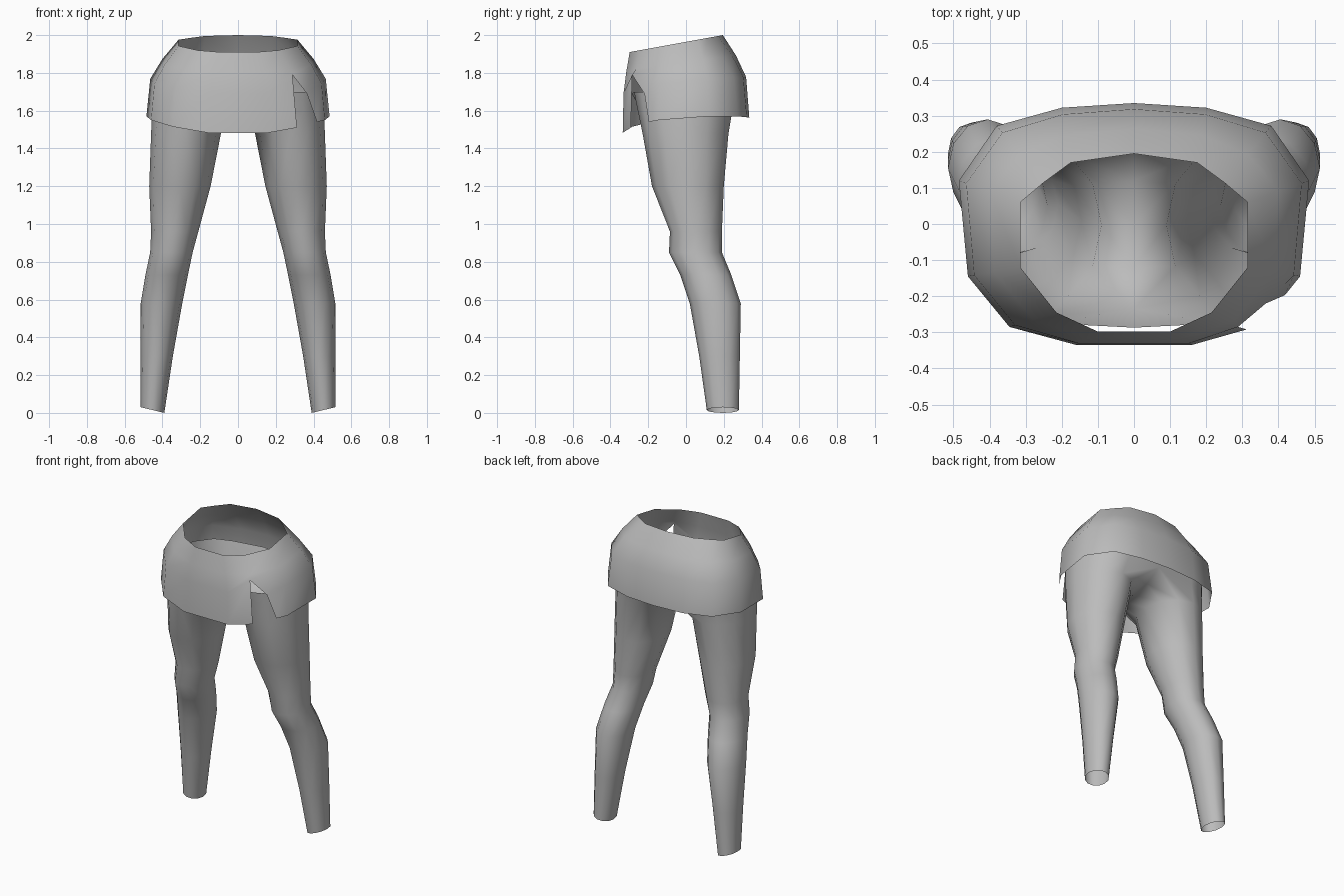
import bpy, bmesh, math

if "Cube" in bpy.data.objects:
    bpy.data.objects.remove(bpy.data.objects["Cube"])

grey = bpy.data.materials.new("plain_grey")
grey.diffuse_color = (0.5, 0.5, 0.5, 1)
grey.use_nodes = True
grey.node_tree.nodes["Principled BSDF"].inputs["Base Color"].default_value = grey.diffuse_color


def finish(bm, name):
    """Turn a bmesh into a smooth-shaded, grey object."""
    mesh = bpy.data.meshes.new(name)
    bm.to_mesh(mesh)
    bm.free()
    obj = bpy.data.objects.new(name, mesh)
    bpy.context.collection.objects.link(obj)
    mesh.materials.append(grey)
    bpy.ops.object.select_all(action='DESELECT')
    obj.select_set(True)
    bpy.context.view_layer.objects.active = obj
    bpy.ops.object.shade_smooth_by_angle(angle=math.radians(60))
    return obj


# Tights: right leg as lofted rings (z, x_in, x_out, y_front, y_back)
rings = [
    (0.015, 0.39, 0.515, 0.11, 0.28),
    (0.30, 0.345, 0.515, 0.07, 0.285),
    (0.58, 0.295, 0.515, 0.02, 0.29),
    (0.73, 0.265, 0.49, -0.03, 0.24),
    (0.85, 0.24, 0.465, -0.09, 0.19),
    (0.96, 0.21, 0.46, -0.085, 0.19),
    (1.20, 0.145, 0.47, -0.18, 0.20),
    (1.48, 0.09, 0.46, -0.23, 0.225),
    (1.60, 0.03, 0.455, -0.255, 0.245),
]
N = 12


def ring_points(z, x0, x1, y0, y1):
    for i in range(N):
        a = 2 * math.pi * i / N
        yield [(x0 + x1) / 2 + (x1 - x0) / 2 * math.cos(a),
               (y0 + y1) / 2 + (y1 - y0) / 2 * math.sin(a), z]


bm = bmesh.new()
loops = []
for n, r in enumerate(rings):
    pts = list(ring_points(*r))
    if n == 0:                                   # slightly tilted ankle opening
        for p in pts:
            p[2] += 0.015 * (p[0] - 0.4525) / 0.0625
    if n == len(rings) - 1:                      # inner points form the crotch arch
        for i, (y, z) in {4: (0.23, 1.62), 5: (0.12, 1.555), 6: (0.0, 1.53),
                          7: (-0.12, 1.545), 8: (-0.235, 1.60)}.items():
            pts[i] = [0, y, z]
    loops.append([bm.verts.new(p) for p in pts])
for a, b in zip(loops, loops[1:]):
    for i in range(N):
        j = (i + 1) % N
        bm.faces.new((a[i], a[j], b[j], b[i]))

# Tights: open hip band above the crotch
outer = [8, 9, 10, 11, 0, 1, 2, 3, 4]
band = list(ring_points(1.70, 0.02, 0.445, -0.275, 0.27))
band[8], band[4] = [0, -0.287, 1.69], [0, 0.27, 1.72]
top = {i: bm.verts.new(band[i]) for i in outer}
for i, j in zip(outer, outer[1:]):
    bm.faces.new((loops[-1][i], loops[-1][j], top[j], top[i]))

# Mirror to the left leg and weld the centre seam
geo = bmesh.ops.duplicate(bm, geom=bm.verts[:] + bm.edges[:] + bm.faces[:])["geom"]
for v in geo:
    if isinstance(v, bmesh.types.BMVert):
        v.co.x *= -1
bmesh.ops.remove_doubles(bm, verts=bm.verts[:], dist=0.0005)
bmesh.ops.recalc_face_normals(bm, faces=bm.faces[:])
finish(bm, "tights")

# Skirt: half columns from back to front, rim (x, y) and hem (x, y, z)
half = [
    ((0, 0.195), (0, 0.335, 1.565)),
    ((0.175, 0.17), (0.20, 0.322, 1.565)),
    ((0.25, 0.115), (0.38, 0.272, 1.57)),
    ((0.315, 0.06), (0.485, 0.12, 1.57)),
    ((0.315, -0.12), (0.46, -0.145, 1.55)),
    ((0.215, -0.245), (0.345, -0.285, 1.515)),
    ((0.10, -0.298), (0.16, -0.335, 1.483)),
]
bm = bmesh.new()


def column(rim, hem, side):
    rim_z = 1.91 + 0.09 * (rim[1] + 0.30) / 0.495
    col = []
    for f, t in ((0, 0), (0.5, 0.25), (0.88, 0.51), (1, 1)):
        col.append(bm.verts.new((side * (rim[0] + f * (hem[0] - rim[0])),
                                 rim[1] + f * (hem[1] - rim[1]),
                                 rim_z + t * (hem[2] - rim_z))))
    return col


right = [column(r, h, 1) for r, h in half]
left = [column(r, h, -1) for r, h in half[1:]]
cols = right + left[::-1]
# Slit: front panel edge on the right
right[5][2].co = (0.288, -0.285, 1.79)
right[5][3].co = (0.312, -0.292, 1.51)
for c in range(len(cols)):
    a, b = cols[c], cols[(c + 1) % len(cols)]
    for k in range(3):
        if c == 4 and k > 0:
            continue
        if c == 4:
            continue
        bm.faces.new((a[k], a[k + 1], b[k + 1], b[k]))

# Slit: side panel edge
s, f = right[4], right[5]
p = bm.verts.new((0.365, -0.22, 1.69))
q = bm.verts.new((0.418, -0.197, 1.54))
bm.faces.new((s[0], s[1], f[1], f[0]))
bm.faces.new((s[1], s[2], p, f[2]))
bm.faces.new((s[1], f[2], f[1]))
bm.faces.new((s[2], s[3], q, p))
bmesh.ops.recalc_face_normals(bm, faces=bm.faces[:])
finish(bm, "skirt")
